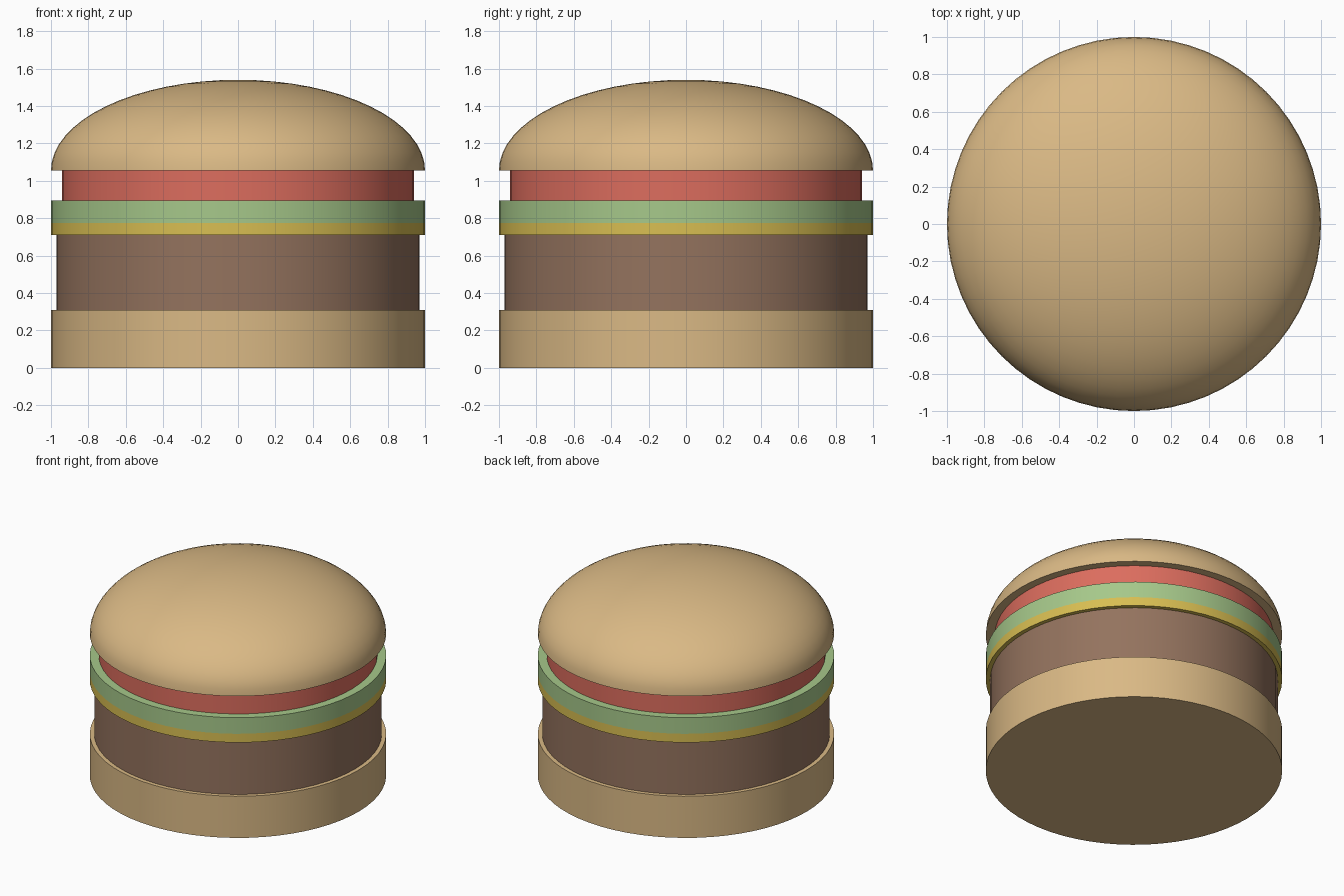
import bpy
import bmesh
from math import radians

SEGMENTS = 64

if "Cube" in bpy.data.objects:
    bpy.data.objects.remove(bpy.data.objects["Cube"], do_unlink=True)


def material(name, *srgb):
    """Flat material from 0-255 sRGB values, stored as linear."""
    color = [((c / 255 + 0.055) / 1.055) ** 2.4 for c in srgb] + [1]
    mat = bpy.data.materials.new(name)
    mat.use_nodes = True
    mat.diffuse_color = color
    mat.node_tree.nodes["Principled BSDF"].inputs["Base Color"].default_value = color
    return mat


def finish(bm, name, mat, z):
    """Turn a bmesh into a smooth-shaded object with sharp rims."""
    bmesh.ops.recalc_face_normals(bm, faces=bm.faces)
    mesh = bpy.data.meshes.new(name)
    bm.to_mesh(mesh)
    bm.free()
    mesh.materials.append(mat)
    obj = bpy.data.objects.new(name, mesh)
    obj.location.z = z
    bpy.context.collection.objects.link(obj)
    bpy.ops.object.select_all(action='DESELECT')
    obj.select_set(True)
    bpy.context.view_layer.objects.active = obj
    bpy.ops.object.shade_smooth_by_angle(angle=radians(30))


def layer(name, mat, radius, bottom, top):
    """Flat round slice between two heights."""
    bm = bmesh.new()
    bmesh.ops.create_cone(bm, cap_ends=True, segments=SEGMENTS, radius1=radius,
                          radius2=radius, depth=top - bottom)
    finish(bm, name, mat, (bottom + top) / 2)


def dome(name, mat, radius, bottom, top):
    """Upper half of a flattened sphere, closed underneath."""
    bm = bmesh.new()
    bmesh.ops.create_uvsphere(bm, u_segments=SEGMENTS, v_segments=32, radius=radius)
    lower = [v for v in bm.verts if v.co.z < -0.001]
    bmesh.ops.delete(bm, geom=lower, context='VERTS')
    rim = [e for e in bm.edges if e.is_boundary]
    bmesh.ops.contextual_create(bm, geom=rim)
    bmesh.ops.scale(bm, vec=(1, 1, (top - bottom) / radius), verts=bm.verts)
    finish(bm, name, mat, bottom)


bun = material("bun tan", 218, 185, 133)
meat = material("patty brown", 148, 115, 94)
cheese = material("cheese yellow", 216, 190, 82)
lettuce = material("lettuce green", 166, 200, 138)
tomato = material("tomato red", 220, 109, 94)

# Stack from the plate upwards
layer("bottom_bun", bun, 1.0, 0.0, 0.31)
layer("patty", meat, 0.97, 0.31, 0.71)
layer("cheese_slice", cheese, 1.0, 0.71, 0.775)
layer("lettuce_leaf", lettuce, 1.0, 0.775, 0.895)
layer("tomato_slice", tomato, 0.94, 0.895, 1.055)
dome("top_bun", bun, 1.0, 1.055, 1.54)
